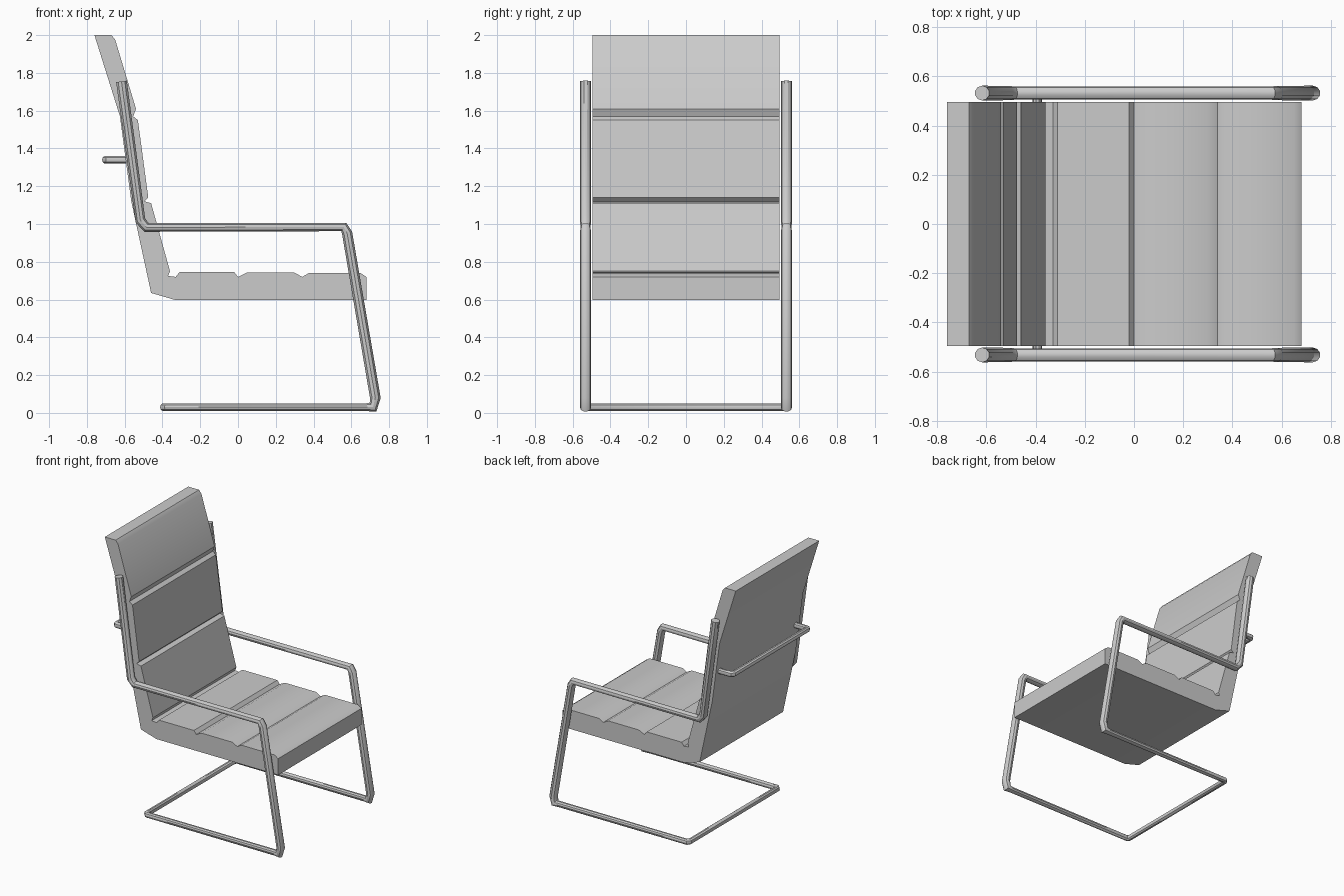
import bpy, bmesh

if "Cube" in bpy.data.objects:
    bpy.data.objects.remove(bpy.data.objects["Cube"])

# Cushion: side profile (x, z) extruded across the width
profile = [
    (-0.76, 2.0), (-0.67, 2.0), (-0.65, 1.975),
    (-0.54, 1.61), (-0.555, 1.57), (-0.53, 1.55),
    (-0.475, 1.14), (-0.495, 1.12), (-0.46, 1.11),
    (-0.36, 0.75), (-0.37, 0.725), (-0.33, 0.72), (-0.31, 0.745),
    (-0.02, 0.745), (0.0, 0.72), (0.045, 0.742),
    (0.30, 0.742), (0.34, 0.72), (0.375, 0.74),
    (0.65, 0.74), (0.68, 0.72), (0.68, 0.597),
    (-0.33, 0.597), (-0.46, 0.635), (-0.565, 1.12), (-0.625, 1.57),
]
HALF_WIDTH = 0.495

bm = bmesh.new()
side = bm.faces.new([bm.verts.new((x, -HALF_WIDTH, z)) for x, z in profile])
ext = bmesh.ops.extrude_face_region(bm, geom=[side])
verts = [g for g in ext["geom"] if isinstance(g, bmesh.types.BMVert)]
bmesh.ops.translate(bm, verts=verts, vec=(0, 2 * HALF_WIDTH, 0))
bmesh.ops.recalc_face_normals(bm, faces=bm.faces)
mesh = bpy.data.meshes.new("seat_cushion")
bm.to_mesh(mesh)
bm.free()
cushion = bpy.data.objects.new("seat_cushion", mesh)
bpy.context.collection.objects.link(cushion)


def finish(obj):
    """Smooth shading with sharp edges kept."""
    bpy.ops.object.select_all(action="DESELECT")
    obj.select_set(True)
    bpy.context.view_layer.objects.active = obj
    bpy.ops.object.shade_smooth_by_angle(angle=0.6)


def tube(name, half_path):
    """Round tube along (x, y, z, radius) points, mirrored across y = 0."""
    pts = half_path + [(x, -y, z, r) for x, y, z, r in reversed(half_path)]
    cu = bpy.data.curves.new(name, "CURVE")
    cu.dimensions = "3D"
    cu.bevel_depth = 1.0
    cu.bevel_resolution = 3
    cu.use_fill_caps = True
    sp = cu.splines.new("POLY")
    sp.points.add(len(pts) - 1)
    for p, (x, y, z, r) in zip(sp.points, pts):
        p.co = (x, y, z, 1)
        p.radius = r
    obj = bpy.data.objects.new(name, cu)
    bpy.context.collection.objects.link(obj)
    bpy.ops.object.select_all(action="DESELECT")
    obj.select_set(True)
    bpy.context.view_layer.objects.active = obj
    bpy.ops.object.convert(target="MESH")
    finish(bpy.context.object)


finish(cushion)

# Cantilever frame: back post, armrest, front leg, floor rail and rear crossbar
Y = 0.532
tube("tube_frame", [
    (-0.617, Y, 1.755, 0.03), (-0.517, Y, 1.02, 0.029), (-0.485, Y, 0.982, 0.027),
    (0.56, Y, 0.984, 0.027), (0.578, Y, 0.95, 0.029),
    (0.727, Y, 0.08, 0.03), (0.715, Y, 0.03, 0.03), (0.68, Y, 0.03, 0.022),
    (-0.38, Y, 0.03, 0.021), (-0.393, Y - 0.015, 0.03, 0.021),
])

# Bar behind the backrest
tube("back_handle", [
    (-0.57, 0.45, 1.34, 0.021), (-0.69, 0.45, 1.34, 0.021), (-0.70, 0.435, 1.34, 0.021),
])
